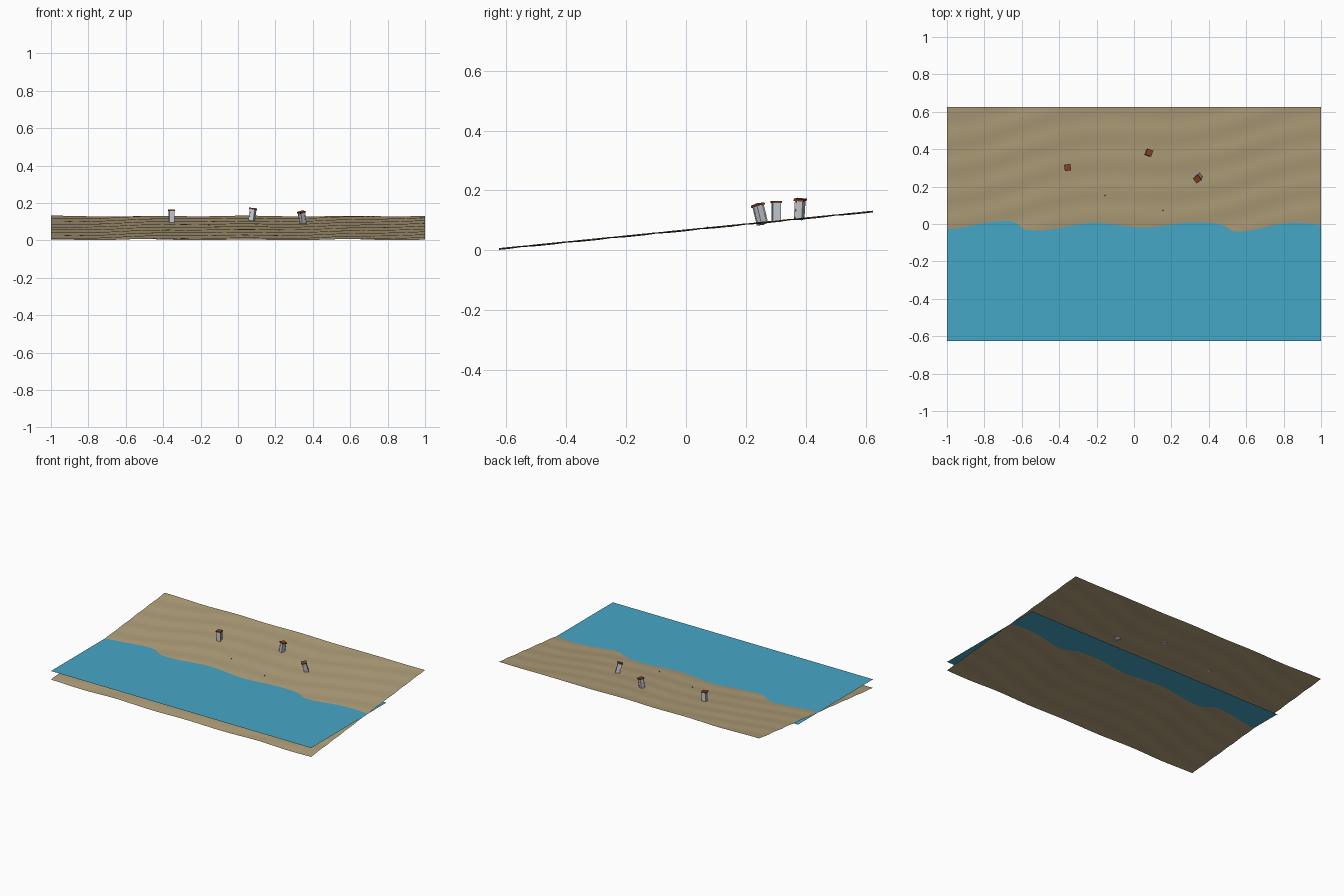
import bpy, bmesh, math
from mathutils import Matrix, Vector

if "Cube" in bpy.data.objects:
    bpy.data.objects.remove(bpy.data.objects["Cube"])

HALF_X, HALF_Y = 1.0, 0.625


def material(name, rgb):
    m = bpy.data.materials.new(name)
    m.diffuse_color = (*rgb, 1)
    m.use_nodes = True
    m.node_tree.nodes["Principled BSDF"].inputs["Base Color"].default_value = m.diffuse_color
    return m


SAND = material("sand", (0.43, 0.34, 0.19))
WATER = material("sea blue", (0.062, 0.39, 0.57))
GREY = material("pale grey", (0.56, 0.60, 0.64))
RUST = material("rust brown", (0.22, 0.05, 0.02))
STONE = material("dark stone", (0.12, 0.11, 0.10))


def make_object(name, bm, mats):
    mesh = bpy.data.meshes.new(name)
    bm.to_mesh(mesh)
    bm.free()
    for m in mats:
        mesh.materials.append(m)
    obj = bpy.data.objects.new(name, mesh)
    bpy.context.collection.objects.link(obj)
    return obj


def ground(x, y):
    """Sloping shore with gentle wind ripples."""
    swell = -0.0018 * math.cos(12.1 * (x - 0.82))
    ripple = 0.0014 * math.sin(42 * y - 6 * x + 1.5 * math.sin(5 * x))
    return 0.067 + 0.1 * y + swell + ripple


# Beach: one rippled sheet
bm = bmesh.new()
bmesh.ops.create_grid(bm, x_segments=100, y_segments=80, size=1)
for v in bm.verts:
    v.co.y *= HALF_Y
    v.co.z = ground(v.co.x, v.co.y)
for f in bm.faces:
    f.smooth = True
make_object("beach", bm, [SAND])

# Sea: flat sheet that runs under the beach
bm = bmesh.new()
corners = [(-HALF_X, -HALF_Y), (HALF_X, -HALF_Y), (HALF_X, 0.2), (-HALF_X, 0.2)]
bm.faces.new([bm.verts.new((x, y, 0.066)) for x, y in corners])
make_object("sea", bm, [WATER])


def add_box(bm, size, z, mat_index, x=0, y=0):
    """Box standing on height z."""
    mat = Matrix.Translation((x, y, z + size[2] / 2)) @ Matrix.Diagonal((*size, 1))
    made = bmesh.ops.create_cube(bm, size=1, matrix=mat)
    for f in {f for v in made["verts"] for f in v.link_faces}:
        f.material_index = mat_index


# Beach markers: grey body, corner strips, rust cap, each with its own lean
def marker(name, x, y, turn, lean_x, lean_y):
    bm = bmesh.new()
    add_box(bm, (0.025, 0.025, 0.064), -0.003, 0)
    for sx in (-1, 1):
        for sy in (-1, 1):
            add_box(bm, (0.005, 0.005, 0.064), -0.003, 0, sx * 0.0115, sy * 0.0115)
    add_box(bm, (0.034, 0.034, 0.007), 0.060, 1)
    obj = make_object(name, bm, [GREY, RUST])
    up = Vector((lean_x, lean_y, 1)).to_track_quat("Z", "Y").to_matrix().to_4x4()
    lean = Vector((0, 0, 1)).rotation_difference(Vector((lean_x, lean_y, 1)))
    obj.matrix_world = (Matrix.Translation((x, y, ground(x, y)))
                        @ lean.to_matrix().to_4x4()
                        @ Matrix.Rotation(math.radians(turn), 4, "Z"))


marker("marker_left", -0.355, 0.302, 8, 0, 0)
marker("marker_middle", 0.073, 0.378, -20, 0.13, 0.06)
marker("marker_right", 0.348, 0.255, 35, -0.15, -0.24)

# Small half-buried pebbles
for i, (x, y) in enumerate([(-0.155, 0.152), (0.155, 0.072)]):
    bm = bmesh.new()
    bmesh.ops.create_icosphere(bm, subdivisions=1, radius=0.004,
                               matrix=Matrix.Translation((x, y, ground(x, y) + 0.001)))
    make_object(f"pebble_{i + 1}", bm, [STONE])
